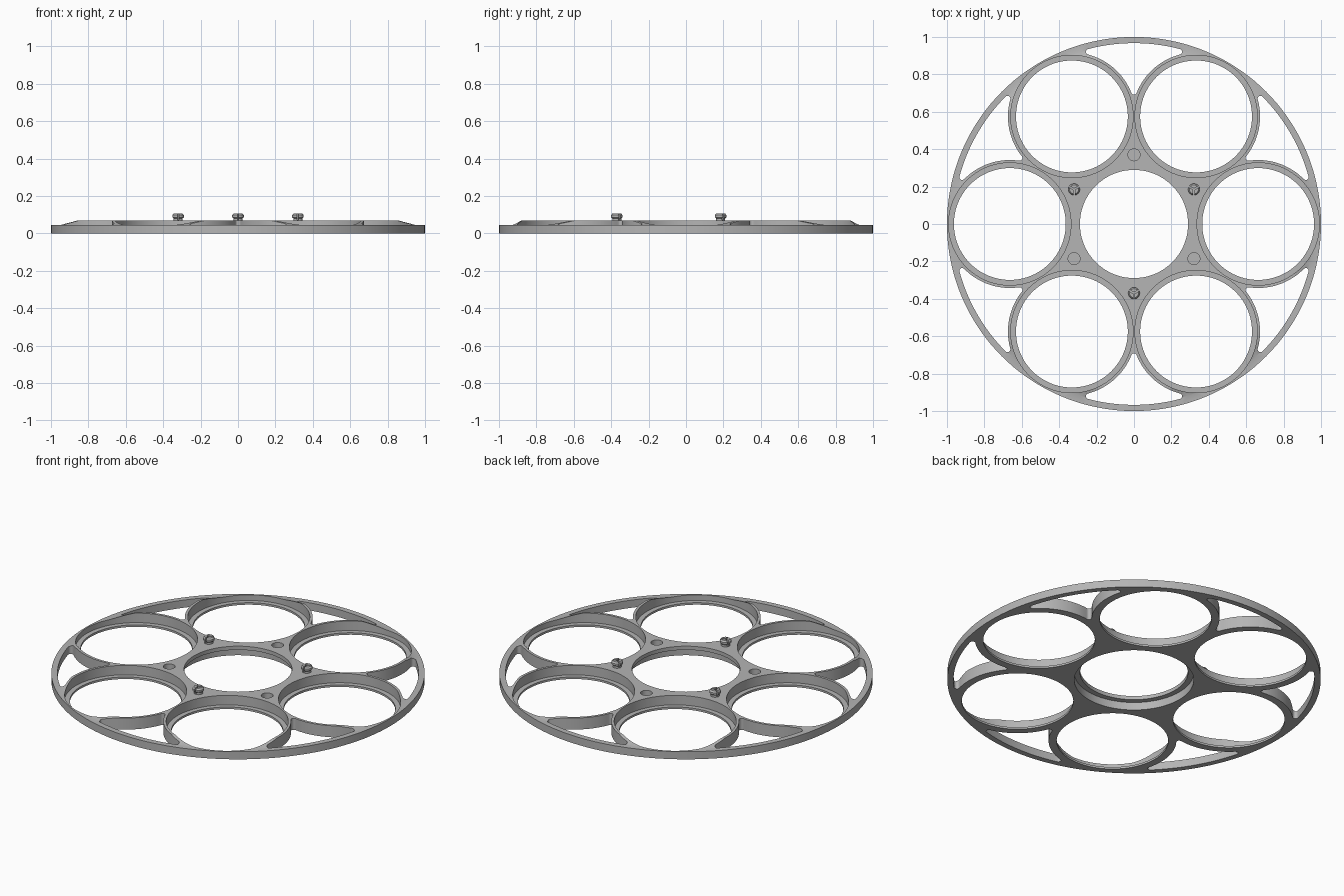
import bpy, bmesh
from math import sin, cos, pi, radians, atan2, acos, hypot

cube = bpy.data.objects.get("Cube")
if cube:
    bpy.data.objects.remove(cube, do_unlink=True)

grey = bpy.data.materials.new("plain grey")
grey.use_nodes = True
grey.diffuse_color = (0.46, 0.46, 0.46, 1)
grey.node_tree.nodes["Principled BSDF"].inputs["Base Color"].default_value = (0.46, 0.46, 0.46, 1)

THICK, RIM_TOP, FLOOR = 0.068, 0.045, 0.012
PITCH = 0.664          # ring centres from the axis
BORE, POCKET, RING = 0.299, 0.327, 0.342
RIM_IN, FILLET = 0.967, 0.015


def polar(r, a, centre=(0, 0)):
    return centre[0] + r * cos(a), centre[1] + r * sin(a)


def loft(bm, profile, sides, centre=(0, 0), closed=False):
    """Turn an (r, z) profile about a vertical axis; open profiles get caps."""
    rings = [[bm.verts.new((*polar(r, 2 * pi * i / sides, centre), z))
              for i in range(sides)] for r, z in profile]
    pairs = list(zip(rings, rings[1:]))
    if closed:
        pairs.append((rings[-1], rings[0]))
    else:
        bm.faces.new(rings[0][::-1])
        bm.faces.new(rings[-1])
    for low, high in pairs:
        for i in range(sides):
            j = (i + 1) % sides
            bm.faces.new((low[i], low[j], high[j], high[i]))


def prism(bm, outline, z0, z1):
    low = [bm.verts.new((x, y, z0)) for x, y in outline]
    high = [bm.verts.new((x, y, z1)) for x, y in outline]
    bm.faces.new(low[::-1])
    bm.faces.new(high)
    for i in range(len(low)):
        j = (i + 1) % len(low)
        bm.faces.new((low[i], low[j], high[j], high[i]))


def finish(bm, name):
    bmesh.ops.recalc_face_normals(bm, faces=bm.faces)
    mesh = bpy.data.meshes.new(name)
    bm.to_mesh(mesh)
    bm.free()
    mesh.materials.append(grey)
    obj = bpy.data.objects.new(name, mesh)
    bpy.context.collection.objects.link(obj)
    return obj


def activate(obj):
    bpy.ops.object.select_all(action='DESELECT')
    obj.select_set(True)
    bpy.context.view_layer.objects.active = obj


def cut(obj, cutter):
    cutter.hide_render = True
    mod = obj.modifiers.new("cut", 'BOOLEAN')
    mod.operation, mod.solver, mod.object = 'DIFFERENCE', 'EXACT', cutter
    activate(obj)
    bpy.ops.object.modifier_apply(modifier=mod.name)
    bpy.data.objects.remove(cutter, do_unlink=True)
    activate(obj)
    bpy.ops.object.shade_smooth_by_angle(angle=radians(25))


def arc(centre, r, a0, a1, steps, ccw=True):
    """Points along an arc, in the given turning direction."""
    sweep = (a1 - a0) % (2 * pi)
    if not ccw:
        sweep -= 2 * pi
    return [polar(r, a0 + sweep * i / steps, centre) for i in range(steps)]


def toward(p, q):
    return atan2(q[1] - p[1], q[0] - p[0])


def gap_outline(mid):
    """Rounded three-cornered window between two rings and the rim."""
    r1, r2 = polar(PITCH, mid - pi / 6), polar(PITCH, mid + pi / 6)
    big, out = RIM_IN - FILLET, RING + FILLET
    off = acos((big**2 + PITCH**2 - out**2) / (2 * big * PITCH))
    c1, c2 = polar(big, mid - pi / 6 + off), polar(big, mid + pi / 6 - off)
    half = PITCH * sin(pi / 6)
    tip = polar(PITCH * cos(pi / 6) + (out**2 - half**2) ** 0.5, mid)
    o = (0, 0)
    pts = arc(o, RIM_IN, toward(o, c1), toward(o, c2), 24)
    pts += arc(c2, FILLET, toward(o, c2), toward(c2, r2), 8)
    pts += arc(r2, RING, toward(r2, c2), toward(r2, tip), 24, ccw=False)
    pts += arc(tip, FILLET, toward(tip, r2), toward(tip, r1), 8)
    pts += arc(r1, RING, toward(r1, tip), toward(r1, c1), 24, ccw=False)
    pts += arc(c1, FILLET, toward(c1, r1), toward(o, c1), 8)
    return pts


# Disc body: low rim, sloped shoulder, centre hole widened from below
bm = bmesh.new()
loft(bm, [(0.32, 0), (1, 0), (1, RIM_TOP), (0.962, RIM_TOP), (0.9, THICK),
          (0.289, THICK), (0.289, 0.046), (0.32, 0.046)], 144, closed=True)
disc = finish(bm, "disc_frame")

# Openings: stepped ring bores, windows and blind sockets
bm = bmesh.new()
for k in range(6):
    a = k * pi / 3
    loft(bm, [(BORE, -0.1), (BORE, FLOOR), (POCKET, FLOOR), (POCKET, 0.2)],
         96, polar(PITCH, a))
    prism(bm, gap_outline(a + pi / 6), -0.1, 0.2)
for k in range(3):
    loft(bm, [(0.032, 0.02), (0.032, 0.2)], 32, polar(0.37, pi / 2 + k * 2 * pi / 3))
cut(disc, finish(bm, "opening_cutter"))

# Snap pegs: necked studs split by a three-way slot
for k, side in enumerate(("left", "right", "front")):
    spot = polar(0.37, pi / 6 + k * 2 * pi / 3)
    bm = bmesh.new()
    loft(bm, [(0.024, 0.06), (0.024, 0.08), (0.031, 0.086), (0.031, 0.097),
              (0.024, 0.106)], 32, spot)
    peg = finish(bm, "snap_peg_" + side)
    outline = []
    w, reach = 0.004, 0.05
    for arm in range(3):
        a = pi / 6 + arm * 2 * pi / 3
        spread = atan2(w, reach)
        outline += [polar(hypot(w, reach), a - spread, spot),
                    polar(hypot(w, reach), a + spread, spot),
                    polar(2 * w / 3 ** 0.5, a + pi / 3, spot)]
    bm = bmesh.new()
    prism(bm, outline, 0.072, 0.2)
    cut(peg, finish(bm, "slot_cutter"))
